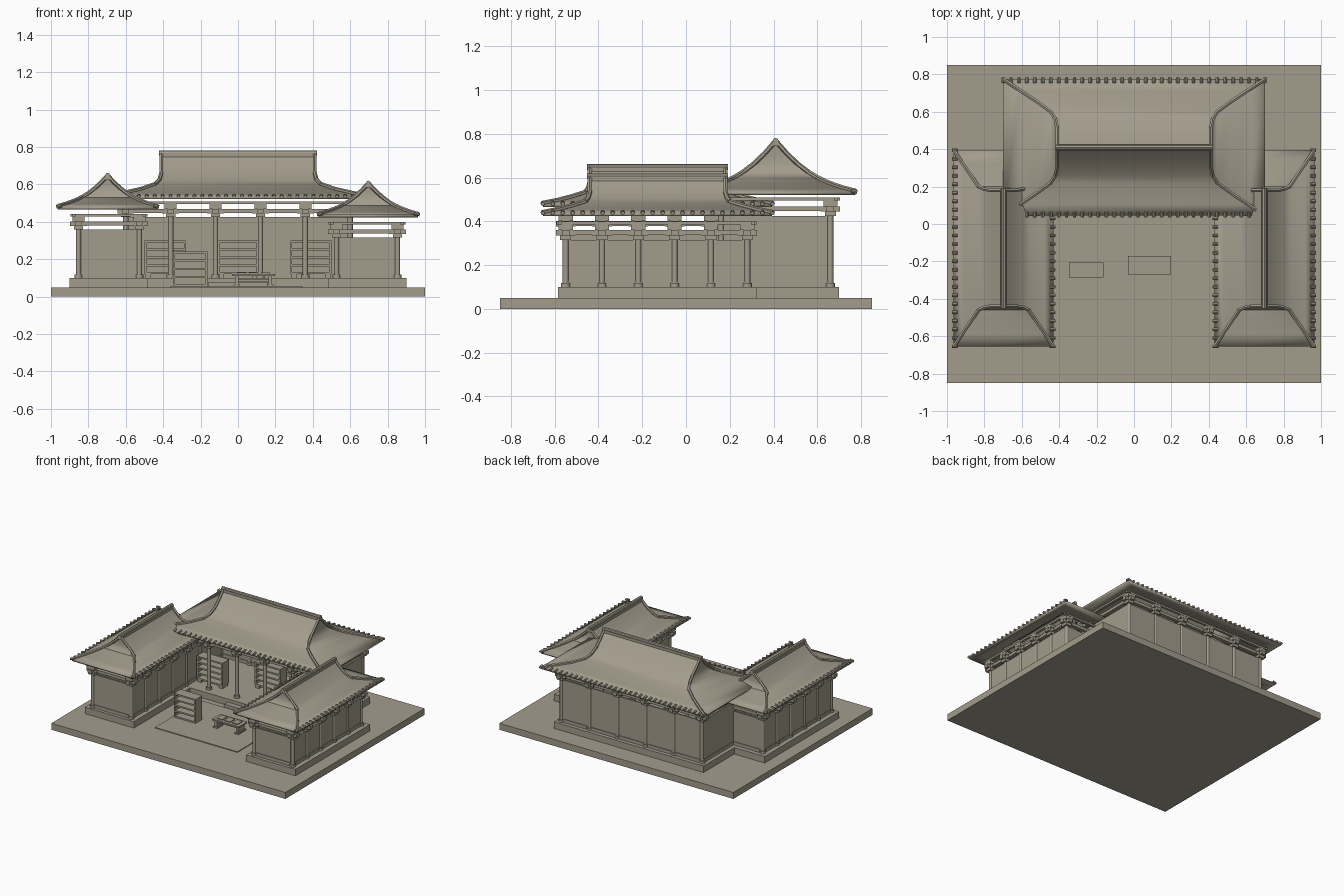
import bpy, bmesh, math
from mathutils import Vector, Matrix

if "Cube" in bpy.data.objects:
    bpy.data.objects.remove(bpy.data.objects["Cube"])

stone = bpy.data.materials.new("warm_grey_stone")
stone.diffuse_color = (0.37, 0.335, 0.265, 1)
stone.use_nodes = True
stone.node_tree.nodes["Principled BSDF"].inputs["Base Color"].default_value = stone.diffuse_color


def finish(name, bm, smooth=False):
    me = bpy.data.meshes.new(name)
    bmesh.ops.recalc_face_normals(bm, faces=bm.faces)
    bm.to_mesh(me)
    bm.free()
    me.materials.append(stone)
    ob = bpy.data.objects.new(name, me)
    bpy.context.collection.objects.link(ob)
    if smooth:
        bpy.ops.object.select_all(action='DESELECT')
        ob.select_set(True)
        bpy.context.view_layer.objects.active = ob
        bpy.ops.object.shade_smooth_by_angle(angle=math.radians(35))
    return ob


def box(bm, x0, x1, y0, y1, z0, z1):
    m = Matrix.Translation(((x0 + x1) / 2, (y0 + y1) / 2, (z0 + z1) / 2))
    bmesh.ops.create_cube(bm, size=1, matrix=m @ Matrix.Diagonal((x1 - x0, y1 - y0, z1 - z0, 1)))


def cbox(bm, x, y, z0, w, d, h):
    box(bm, x - w / 2, x + w / 2, y - d / 2, y + d / 2, z0, z0 + h)


def rod(bm, a, b, r, sides=8):
    a, b = Vector(a), Vector(b)
    rot = (b - a).to_track_quat('Z', 'Y').to_matrix().to_4x4()
    bmesh.ops.create_cone(bm, cap_ends=True, segments=sides, radius1=r, radius2=r,
                          depth=(b - a).length, matrix=Matrix.Translation((a + b) / 2) @ rot)


def frame(bm, cx, cy, hx, hy, z0, z1, w):
    # four bars round a rectangle
    for s in (-1, 1):
        box(bm, cx - hx - w, cx + hx + w, cy + s * hy - w / 2, cy + s * hy + w / 2, z0, z1)
        box(bm, cx + s * hx - w / 2, cx + s * hx + w / 2, cy - hy - w, cy + hy + w, z0, z1)


def roof(name, cx, cy, rings, turn, step):
    """Hip and gable roof lofted from (along ridge, across ridge, z) half sizes."""
    def pt(u, v, z):
        return Vector((cx + v, cy + u, z)) if turn else Vector((cx + u, cy + v, z))
    signs = ((-1, -1), (1, -1), (1, 1), (-1, 1))
    bm = bmesh.new()
    loops = [[bm.verts.new(pt(su * u, sv * v, z)) for su, sv in signs] for u, v, z in rings]
    for a, b in zip(loops, loops[1:]):
        for i in range(4):
            j = (i + 1) % 4
            bm.faces.new((a[i], a[j], b[j], b[i]))
    bmesh.ops.remove_doubles(bm, verts=bm.verts, dist=1e-5)
    shell = finish(name + "_roof", bm, True)
    mod = shell.modifiers.new("thickness", 'SOLIDIFY')
    mod.thickness, mod.offset = 0.014, -1

    # ridge beam and hip ridges
    bm = bmesh.new()
    u0, _, z0 = rings[0]
    ends = (0.032, 2 * u0 + 0.02) if turn else (2 * u0 + 0.02, 0.032)
    cbox(bm, cx, cy, z0 - 0.02, ends[0], ends[1], 0.022)
    rod(bm, pt(-u0 - 0.012, 0, z0 + 0.004), pt(u0 + 0.012, 0, z0 + 0.004), 0.013)
    for su, sv in signs:
        for (u, v, z), (u2, v2, z2) in zip(rings, rings[1:]):
            rod(bm, pt(su * u, sv * v, z + .004), pt(su * u2, sv * v2, z2 + .004), 0.011, 6)
    finish(name + "_ridges", bm, True)

    # round tile ends on the long eaves
    bm = bmesh.new()
    u, v, z = rings[-1]
    n = round(2 * u / step)
    for s in (-1, 1):
        for i in range(n + 1):
            t = -u + 2 * u * i / n
            rod(bm, pt(t, s * (v - 0.02), z + .006), pt(t, s * (v + 0.008), z), 0.009, 8)
    finish(name + "_eave_tiles", bm)


def timber(name, cx, cy, hx, hy, spots, top):
    """Columns with footings, brackets and two tiers of beams."""
    bm = bmesh.new()
    for x, y in spots:
        rod(bm, (x, y, 0.1), (x, y, top), 0.014, 12)
        rod(bm, (x, y, 0.1), (x, y, 0.118), 0.022, 12)
    finish(name + "_columns", bm, True)
    bm = bmesh.new()
    for x, y in spots:
        cbox(bm, x, y, top, 0.05, 0.05, 0.022)
        cbox(bm, x, y, top + 0.02, 0.09, 0.035, 0.024)
        cbox(bm, x, y, top + 0.02, 0.035, 0.09, 0.024)
        cbox(bm, x, y, top + 0.044, 0.065, 0.065, 0.026)
    finish(name + "_brackets", bm)
    bm = bmesh.new()
    frame(bm, cx, cy, hx, hy, top + 0.022, top + 0.044, 0.026)
    frame(bm, cx, cy, hx + 0.025, hy + 0.025, top + 0.07, top + 0.084, 0.018)
    finish(name + "_beams", bm)


def walls(name, x0, x1, y0, y1, top, front=True):
    t = 0.006
    bm = bmesh.new()
    for e, h in ((t, top), (t + 0.005, 0.125)):
        for x in (x0, x1):
            box(bm, x - e, x + e, y0, y1, 0.1, h)
        for y in ((y0, y1) if front else (y1,)):
            box(bm, x0, x1, y - e, y + e, 0.1, h)
    finish(name + "_walls", bm)


# ground, platforms and courtyard mat
bm = bmesh.new()
box(bm, -1, 1, -0.85, 0.85, 0, 0.05)
finish("ground_slab", bm)
bm = bmesh.new()
box(bm, -0.64, 0.64, 0.1, 0.7, 0.05, 0.1)
for s in (-1, 1):
    cbox(bm, s * 0.69, -0.13, 0.05, 0.42, 0.91, 0.05)
finish("platforms", bm)
bm = bmesh.new()
box(bm, -0.36, 0.345, -0.5, 0.05, 0.05, 0.056)
finish("courtyard_mat", bm)
bm = bmesh.new()
box(bm, -0.16, 0.16, 0.06, 0.1, 0.05, 0.075)
finish("hall_step", bm)

# main hall
cols = [0.24 * i - 0.6 for i in range(6)]
timber("hall", 0, 0.41, 0.6, 0.25, [(x, y) for x in cols for y in (0.16, 0.66)], 0.425)
walls("hall", -0.6, 0.6, 0.16, 0.66, 0.425, front=False)
roof("hall", 0, 0.41, [(0.41, 0, 0.765), (0.41, 0.05, 0.708), (0.41, 0.1, 0.66), (0.42, 0.15, 0.622),
                       (0.445, 0.19, 0.598), (0.52, 0.245, 0.572), (0.61, 0.305, 0.551),
                       (0.7, 0.365, 0.535)], False, 0.042)

# side wings, the right one lower
for name, s, drop in (("left_wing", -1, 0), ("right_wing", 1, 0.042)):
    cx, cy, top = s * 0.69, -0.135, 0.358 - drop
    spots = [(cx + e * 0.163, -0.55 + 0.166 * i) for e in (-1, 1) for i in range(6)]
    timber(name, cx, cy, 0.163, 0.415, spots, top)
    walls(name, cx - 0.163, cx + 0.163, -0.55, 0.28, top)
    rings = [(0.31, 0, 0.645), (0.31, 0.035, 0.607), (0.31, 0.07, 0.575), (0.317, 0.105, 0.548),
             (0.33, 0.135, 0.53), (0.39, 0.175, 0.511), (0.455, 0.22, 0.494), (0.525, 0.267, 0.48)]
    roof(name, s * 0.697, -0.13, [(u, v, z - drop) for u, v, z in rings], True, 0.046)


# open shelves in the hall and courtyard
def shelf(name, x, y, z, w, d, h):
    bm = bmesh.new()
    for s in (-1, 1):
        cbox(bm, x + s * (w / 2 - 0.005), y, z, 0.01, d, h)
    cbox(bm, x, y + d / 2 - 0.005, z, w, 0.01, h)
    for i in range(5):
        cbox(bm, x, y, z + (h - 0.012) * i / 4, w, d, 0.012)
    finish(name, bm)


shelf("courtyard_shelf", -0.255, -0.245, 0.056, 0.185, 0.08, 0.185)
for name, x, y in (("left_shelf", -0.39, 0.25), ("centre_shelf", 0, 0.4), ("right_shelf", 0.39, 0.25)):
    shelf(name, x, y, 0.12, 0.22, 0.08, 0.18)
    bm = bmesh.new()
    for s in (-1, 1):
        cbox(bm, x + s * 0.09, y, 0.1, 0.03, 0.07, 0.02)
    finish(name + "_feet", bm)

# courtyard table with three trays
bm = bmesh.new()
cbox(bm, 0.083, -0.22, 0.11, 0.23, 0.1, 0.012)
for s in (-1, 1):
    cbox(bm, 0.083 + s * 0.09, -0.22, 0.056, 0.02, 0.08, 0.054)
    cbox(bm, 0.083 + s * 0.09, -0.22, 0.056, 0.035, 0.095, 0.01)
cbox(bm, 0.083, -0.22, 0.08, 0.18, 0.012, 0.014)
for i in (-1, 0, 1):
    cbox(bm, 0.083 + i * 0.065, -0.22, 0.12, 0.048, 0.06, 0.008)
finish("courtyard_table", bm)
